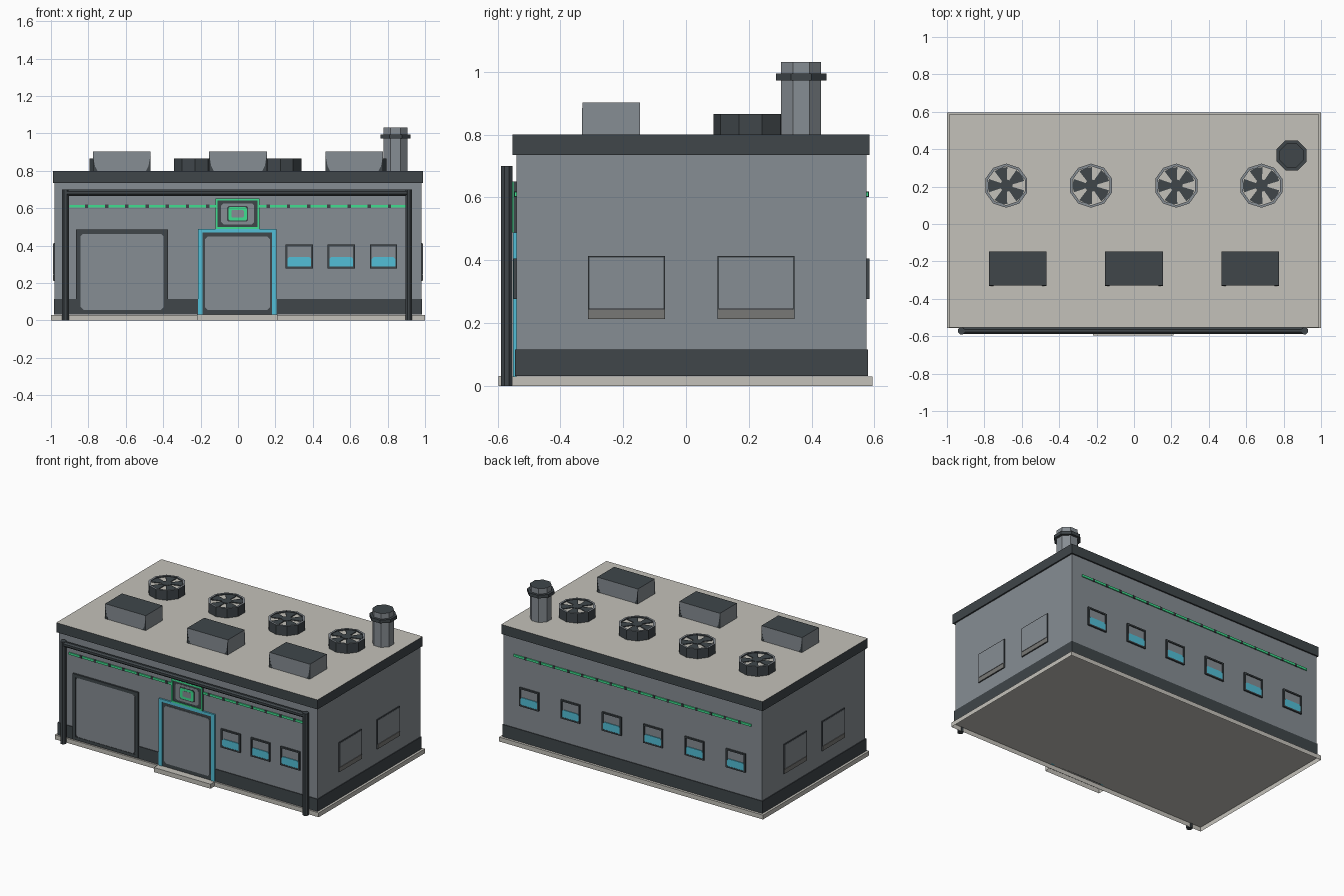
import bpy, bmesh, math
from mathutils import Vector

if "Cube" in bpy.data.objects:
    bpy.data.objects.remove(bpy.data.objects["Cube"])


def material(name, r, g, b):
    m = bpy.data.materials.new(name)
    m.diffuse_color = (r, g, b, 1)
    m.use_nodes = True
    m.node_tree.nodes["Principled BSDF"].inputs["Base Color"].default_value = m.diffuse_color
    return m


GREY = material("wall_grey", 0.24, 0.266, 0.292)
DARK = material("dark_grey", 0.05, 0.061, 0.068)
BEIGE = material("concrete_beige", 0.55, 0.535, 0.49)
TEAL = material("teal", 0.085, 0.52, 0.68)
GREEN = material("green", 0.05, 0.74, 0.28)
WARM = material("sill_grey", 0.19, 0.19, 0.18)


def finish(bm, name, mat, top=None):
    """Make an object; faces pointing up take the top material if given."""
    bmesh.ops.recalc_face_normals(bm, faces=bm.faces)
    me = bpy.data.meshes.new(name)
    me.materials.append(mat)
    if top:
        me.materials.append(top)
        for f in bm.faces:
            f.normal_update()
            f.material_index = 1 if f.normal.z > 0.5 else 0
    bm.to_mesh(me)
    bm.free()
    ob = bpy.data.objects.new(name, me)
    bpy.context.collection.objects.link(ob)
    return ob


def prism(name, loop, offset, mat, top=None, closed=True):
    """Extrude an outline along an offset; the start cap can be left open."""
    bm = bmesh.new()
    f = bm.faces.new([bm.verts.new(p) for p in loop])
    r = bmesh.ops.extrude_face_region(bm, geom=[f], use_keep_orig=True)
    vs = [g for g in r["geom"] if isinstance(g, bmesh.types.BMVert)]
    bmesh.ops.translate(bm, verts=vs, vec=Vector(offset))
    if not closed:
        caps = [f for f in bm.faces if all(v not in vs for v in f.verts)]
        bmesh.ops.recalc_face_normals(bm, faces=bm.faces)
        bmesh.ops.delete(bm, geom=caps, context="FACES_ONLY")
    return finish(bm, name, mat, top)


def box(name, x0, x1, y0, y1, z0, z1, mat, top=None, closed=True):
    loop = [(x0, y0, z0), (x1, y0, z0), (x1, y1, z0), (x0, y1, z0)]
    return prism(name, loop, (0, 0, z1 - z0), mat, top, closed)


def ngon(cx, cy, z, r, n, turn):
    return [(cx + r * math.cos(turn + math.tau * i / n),
             cy + r * math.sin(turn + math.tau * i / n), z) for i in range(n)]


# Wall coordinates: u runs along the wall, d is distance out from the centre
SIDES = {"front": lambda u, d, z: (u, -d, z), "back": lambda u, d, z: (-u, d, z),
         "right": lambda u, d, z: (d, u, z), "left": lambda u, d, z: (-d, u, z)}


def panel(name, side, u0, u1, z0, z1, d0, d1, mat, c=0.0):
    """Wall plate with optional cut corners."""
    if c:
        uz = [(u0 + c, z0), (u1 - c, z0), (u1, z0 + c), (u1, z1 - c),
              (u1 - c, z1), (u0 + c, z1), (u0, z1 - c), (u0, z0 + c)]
    else:
        uz = [(u0, z0), (u1, z0), (u1, z1), (u0, z1)]
    S = SIDES[side]
    off = Vector(S(0, d1, 0)) - Vector(S(0, d0, 0))
    return prism(name, [S(u, d0, z) for u, z in uz], off, mat)


def bridge(name, a, b, off, mat, top=None):
    """Tube between an outer and inner outline, extruded by off."""
    bm = bmesh.new()
    off = Vector(off)
    rows = [[bm.verts.new(Vector(p) + o) for p in l]
            for l, o in ((a, off * 0), (a, off), (b, off), (b, off * 0))]
    n = len(a)
    for k in range(4):
        p, q = rows[k], rows[(k + 1) % 4]
        for i in range(n):
            j = (i + 1) % n
            bm.faces.new((p[i], p[j], q[j], q[i]))
    return finish(bm, name, mat, top)


def frame(name, side, u0, u1, z0, z1, d0, d1, w, mat):
    S = SIDES[side]
    rect = lambda k: [S(u0 + k, d0, z0 + k), S(u1 - k, d0, z0 + k),
                      S(u1 - k, d0, z1 - k), S(u0 + k, d0, z1 - k)]
    off = Vector(S(0, d1, 0)) - Vector(S(0, d0, 0))
    return bridge(name, rect(0), rect(w), off, mat)


# Shell of the building; slab and step are hollow underneath
box("base_slab", -1, 1, -0.555, 0.595, 0, 0.03, BEIGE, closed=False)
box("door_step", -0.22, 0.21, -0.597, -0.555, 0, 0.031, BEIGE, closed=False)
box("walls", -0.98, 0.98, -0.54, 0.575, 0.031, 0.74, GREY)
box("skirting", -0.985, 0.985, -0.545, 0.58, 0.031, 0.115, DARK)
box("roof", -0.99, 0.99, -0.553, 0.585, 0.735, 0.8, DARK, BEIGE)

# Small windows on front and back
FW, BW = 0.54, 0.575


def window(side, c, d):
    frame("window_frame", side, c - 0.073, c + 0.073, 0.277, 0.405, d - 0.01, d + 0.01, 0.01, DARK)
    panel("window_pane", side, c - 0.066, c + 0.066, 0.284, 0.398, d - 0.01, d + 0.003, GREY)
    panel("window_glass", side, c - 0.064, c + 0.064, 0.282, 0.338, d, d + 0.008, TEAL, 0.01)


for c in (0.327, 0.552, 0.778):
    window("front", c, FW)
for i in range(6):
    window("back", -0.782 + 0.313 * i, BW)

# Light strips with clips
for side, d in (("front", FW), ("back", BW)):
    panel("light_strip", side, -0.9, 0.9, 0.603, 0.618, d, d + 0.007, GREEN)
    for i in range(16):
        u = -0.81 + 0.108 * i
        panel("strip_clip", side, u - 0.009, u + 0.009, 0.602, 0.619, d, d + 0.008, DARK)

# Side shutters
for side in ("right", "left"):
    for u in (-0.19, 0.223):
        frame("shutter_frame", side, u - 0.123, u + 0.123, 0.212, 0.414, 0.975, 0.986, 0.006, DARK)
        panel("shutter", side, u - 0.118, u + 0.118, 0.246, 0.409, 0.975, 0.988, GREY)
        panel("shutter_sill", side, u - 0.121, u + 0.121, 0.213, 0.243, 0.975, 0.988, WARM)

# Garage door
frame("garage_frame", "front", -0.867, -0.373, 0.035, 0.485, FW, 0.552, 0.022, DARK)
panel("garage_back", "front", -0.86, -0.38, 0.04, 0.48, FW, 0.546, DARK)
panel("garage_door", "front", -0.842, -0.398, 0.057, 0.464, FW, 0.549, GREY, 0.015)

# Entrance
panel("entrance_back", "front", -0.195, 0.185, 0.03, 0.475, FW, 0.546, DARK)
panel("entrance_door", "front", -0.176, 0.17, 0.055, 0.45, FW, 0.549, GREY, 0.015)
panel("entrance_left_jamb", "front", -0.215, -0.19, 0.03, 0.488, FW, 0.551, TEAL)
panel("entrance_right_jamb", "front", 0.182, 0.207, 0.03, 0.488, FW, 0.551, TEAL)
panel("entrance_lintel", "front", -0.215, 0.207, 0.47, 0.488, FW, 0.551, TEAL)

# Plain sign panel of nested plates
for name, w, h, d, m, c in (("sign_back", 0.118, 0.081, 0.549, DARK, 0),
                            ("sign_face", 0.088, 0.056, 0.550, GREY, 0.012),
                            ("sign_core", 0.056, 0.042, 0.551, DARK, 0.008),
                            ("sign_glow", 0.05, 0.036, 0.552, GREEN, 0.008),
                            ("sign_centre", 0.033, 0.02, 0.553, GREY, 0.005)):
    panel(name, "front", -0.002 - w, -0.002 + w, 0.57 - h, 0.57 + h, FW, d, m, c)
frame("sign_border", "front", -0.12, 0.116, 0.489, 0.651, 0.549, 0.553, 0.011, GREEN)

# Front pipe: two posts and a cross bar
for x in (-0.923, 0.913):
    prism("pipe_post", ngon(x, -0.571, 0, 0.02, 8, math.pi / 8), (0, 0, 0.7), DARK)
bar = [(-0.923, y, z) for y, z, _ in ngon(-0.571, 0.682, 0, 0.018, 8, math.pi / 8)]
prism("pipe_bar", bar, (1.836, 0, 0), DARK)

# Roof boxes with dark lids and dark lower corners
for x in (-0.622, 0, 0.622):
    box("roof_box", x - 0.154, x + 0.154, -0.33, -0.147, 0.8, 0.902, GREY, DARK)
    for s in (-1, 1):
        for y, dy in ((-0.33, -0.001), (-0.147, 0.001)):
            tri = [(x + s * 0.154, y, 0.8), (x + s * 0.13, y, 0.8),
                   (x + s * 0.143, y, 0.825), (x + s * 0.154, y, 0.885)]
            prism("roof_box_corner", tri, (0, dy, 0), DARK)

# Roof fans: ten-sided rim, pale disc, five blades and a hub
for x in (-0.683, -0.229, 0.226, 0.681):
    y, t = 0.205, math.pi / 2
    bridge("fan_rim", ngon(x, y, 0.8, 0.118, 10, t), ngon(x, y, 0.8, 0.104, 10, t),
           (0, 0, 0.066), DARK, GREY)
    prism("fan_disc", ngon(x, y, 0.8, 0.105, 10, t), (0, 0, 0.057), BEIGE)
    prism("fan_hub", ngon(x, y, 0.85, 0.034, 10, t), (0, 0, 0.014), DARK)
    for i in range(5):
        a = math.pi + math.tau * i / 5
        pts = [(0.02, -0.5), (0.099, -0.37), (0.101, 0), (0.099, 0.37), (0.02, 0.5)]
        prism("fan_blade", [(x + r * math.cos(a + b), y + r * math.sin(a + b), 0.855)
                            for r, b in pts], (0, 0, 0.007), DARK)

# Chimney
t = math.pi / 8
prism("chimney", ngon(0.843, 0.367, 0.8, 0.069, 8, t), (0, 0, 0.232), GREY, DARK)
prism("chimney_collar", ngon(0.843, 0.367, 0.973, 0.0865, 8, t), (0, 0, 0.022), DARK)
